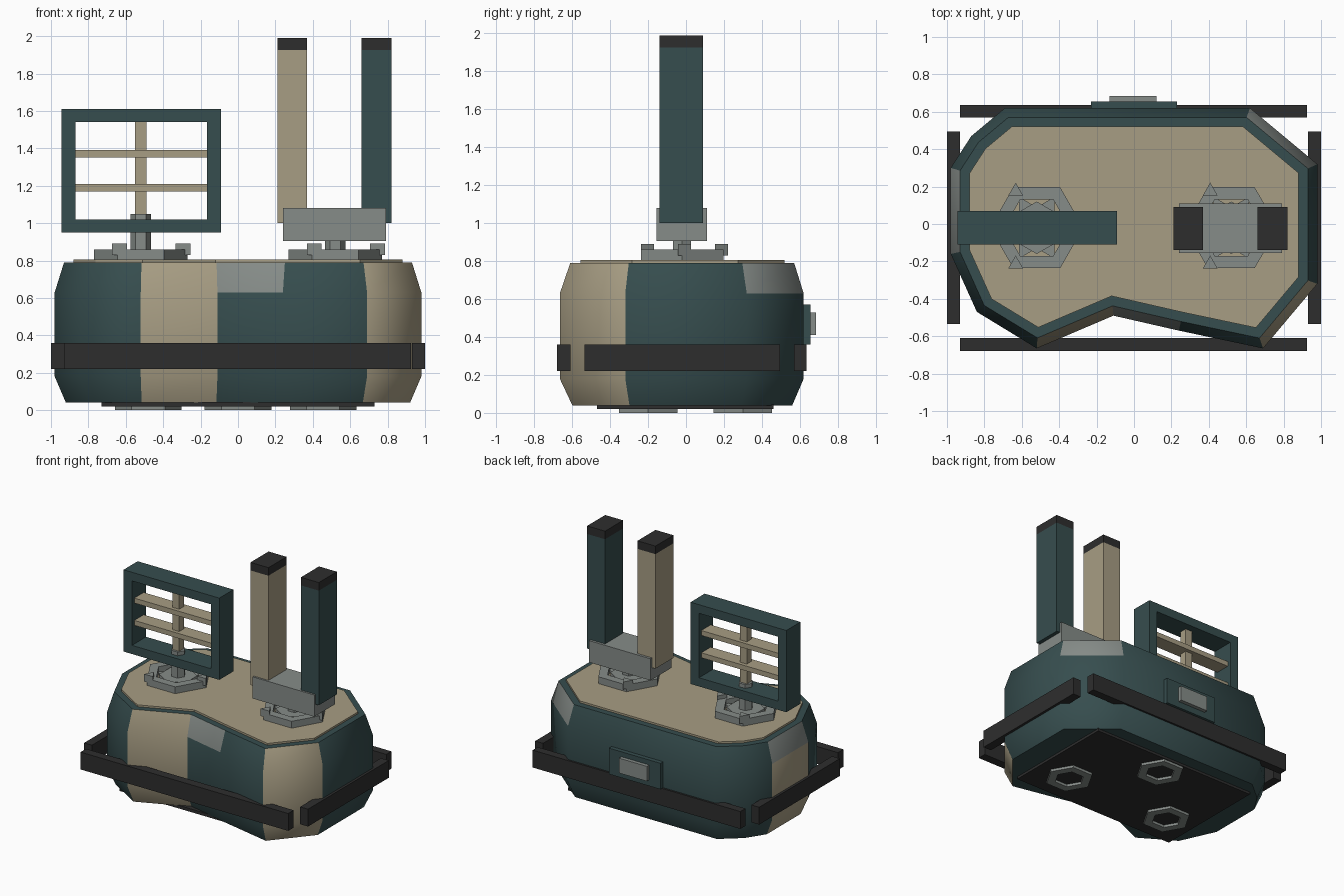
import bpy
import bmesh
import math
from mathutils import Vector

cube = bpy.data.objects.get("Cube")
if cube:
    bpy.data.objects.remove(cube, do_unlink=True)


def material(name, color):
    m = bpy.data.materials.new(name)
    m.use_nodes = True
    m.diffuse_color = (*color, 1)
    m.node_tree.nodes["Principled BSDF"].inputs["Base Color"].default_value = (*color, 1)
    return m


TEAL = material("dark teal", (0.037, 0.075, 0.077))
TAN = material("tan", (0.39, 0.34, 0.23))
GREY = material("grey", (0.24, 0.265, 0.25))
BLACK = material("black", (0.027, 0.027, 0.027))


def make(name, bm, *mats):
    bmesh.ops.recalc_face_normals(bm, faces=bm.faces)
    me = bpy.data.meshes.new(name)
    bm.to_mesh(me)
    bm.free()
    for m in mats:
        me.materials.append(m)
    ob = bpy.data.objects.new(name, me)
    bpy.context.collection.objects.link(ob)
    return ob


def box(name, mat, x0, x1, y0, y1, z0, z1):
    bm = bmesh.new()
    bmesh.ops.create_cube(bm, size=1)
    for v in bm.verts:
        v.co = ((x0 + x1) / 2 + v.co.x * (x1 - x0),
                (y0 + y1) / 2 + v.co.y * (y1 - y0),
                (z0 + z1) / 2 + v.co.z * (z1 - z0))
    return make(name, bm, mat)


def polygon(cx, cy, r, n, turn=0):
    return [Vector((cx + r * math.cos(math.tau * i / n + turn),
                    cy + r * math.sin(math.tau * i / n + turn))) for i in range(n)]


def inset(pts, d):
    """Move each side of a counterclockwise outline inward by d."""
    out = []
    for i, p in enumerate(pts):
        a = (p - pts[i - 1]).normalized()
        b = (pts[(i + 1) % len(pts)] - p).normalized()
        na, nb = Vector((-a.y, a.x)), Vector((-b.y, b.x))
        out.append(p + (na + nb) * d / (1 + na.dot(nb)))
    return out


def loft(bm, rings, closed=False):
    """Skin (outline, z) rings; returns side faces as rows."""
    loops = [[bm.verts.new((p.x, p.y, z)) for p in pts] for pts, z in rings]
    n = len(loops[0])
    pairs = list(zip(loops, loops[1:]))
    if closed:
        pairs.append((loops[-1], loops[0]))
    else:
        bm.faces.new(loops[0][::-1])
        bm.faces.new(loops[-1])
    return [[bm.faces.new((a[i], a[(i + 1) % n], b[(i + 1) % n], b[i]))
             for i in range(n)] for a, b in pairs]


def prism(name, mat, pts, z0, z1):
    bm = bmesh.new()
    loft(bm, [(pts, z0), (pts, z1)])
    return make(name, bm, mat)


def hex_ring(name, mat, cx, cy, outer, inner, z0, z1):
    o, i = polygon(cx, cy, outer, 6), polygon(cx, cy, inner, 6)
    bm = bmesh.new()
    loft(bm, [(o, z0), (o, z1), (i, z1), (i, z0)], closed=True)
    return make(name, bm, mat)


# Hull with coloured panels
outline = [Vector(p) for p in (
    (-0.52, -0.665), (-0.11, -0.49), (0.24, -0.57), (0.69, -0.665),
    (0.98, -0.32), (0.98, 0.32), (0.62, 0.62), (-0.69, 0.62),
    (-0.87, 0.47), (-0.98, 0.30), (-0.98, -0.16), (-0.84, -0.47))]
bm = bmesh.new()
rows = loft(bm, [(inset(outline, 0.06), 0.04), (outline, 0.18),
                 (outline, 0.63), (inset(outline, 0.05), 0.79)])
for row in rows:
    for side in (0, 3, 9):
        row[side].material_index = 1
for side in (1, 5, 9):
    rows[-1][side].material_index = 2
hull = make("hull", bm, TEAL, TAN, GREY)
bpy.ops.object.select_all(action="DESELECT")
hull.select_set(True)
bpy.context.view_layer.objects.active = hull
bpy.ops.object.shade_smooth_by_angle(angle=math.radians(60))

prism("deck", TAN, inset(outline, 0.1), 0.785, 0.805)
box("belly_plate", BLACK, -0.73, 0.73, -0.47, 0.46, 0.02, 0.045)

# Feet
for i, (x, y) in enumerate(((-0.48, -0.2), (0, 0.3), (0.455, -0.2))):
    hex_ring(f"foot_{i + 1}", GREY, x, y, 0.178, 0.11, 0, 0.025)

# Bumper bars
box("front_bumper", BLACK, -0.93, 0.925, -0.68, -0.61, 0.22, 0.36)
box("back_bumper", BLACK, -0.93, 0.925, 0.57, 0.635, 0.22, 0.36)
box("right_bumper", BLACK, -1, -0.93, -0.535, 0.495, 0.22, 0.36)
box("left_bumper", BLACK, 0.93, 1, -0.535, 0.495, 0.22, 0.36)

# Back hatch
box("hatch", TEAL, -0.23, 0.23, 0.6, 0.655, 0.36, 0.57)
box("hatch_panel", GREY, -0.13, 0.12, 0.65, 0.685, 0.41, 0.53)

# Swivel mounts
for side, cx, top in (("right", -0.52, 1.05), ("left", 0.52, 0.95)):
    cy = -0.02
    hex_ring(f"{side}_mount_ring", GREY, cx, cy, 0.25, 0.175, 0.8, 0.86)
    prism(f"{side}_mount_hub", GREY, polygon(cx, cy, 0.14, 6, math.pi / 6), 0.8, 0.84)
    for k in range(3):
        prism(f"{side}_mount_spoke_{k + 1}", GREY,
              [Vector((cx, cy)) + (p - Vector((cx, cy))) for p in
               polygon(cx, cy, 0.19, 3, k * math.pi / 3)][:3], 0.8, 0.815 + k * 0.005)
    for k, p in enumerate(polygon(cx, cy, 0.225, 3)):
        prism(f"{side}_mount_nub_{k + 1}", GREY,
              polygon(p.x, p.y, 0.046, 3, math.pi / 2), 0.83, 0.89)
    prism(f"{side}_mount_post", GREY, polygon(cx, cy, 0.055, 6), 0.8, top)

# Lattice panel
for name, z0, z1 in (("bottom", 0.95, 1.02), ("top", 1.54, 1.61)):
    box(f"frame_{name}", TEAL, -0.945, -0.09, -0.11, 0.07, z0, z1)
for name, x0, x1 in (("right", -0.945, -0.87), ("left", -0.165, -0.09)):
    box(f"frame_{name}", TEAL, x0, x1, -0.11, 0.07, 1.02, 1.54)
box("lattice_upright", TAN, -0.55, -0.49, -0.05, 0.01, 1.02, 1.54)
for i, z in enumerate((1.17, 1.35)):
    box(f"lattice_slat_{i + 1}", TAN, -0.87, -0.165, -0.08, 0.04, z, z + 0.04)

# Twin towers on a cradle
box("cradle", GREY, 0.24, 0.79, -0.155, 0.11, 0.905, 1.08)
for name, mat, x in (("right", TAN, 0.21), ("left", TEAL, 0.66)):
    box(f"{name}_tower", mat, x, x + 0.16, -0.14, 0.09, 1, 1.925)
    box(f"{name}_tower_cap", BLACK, x, x + 0.16, -0.14, 0.09, 1.925, 1.99)
